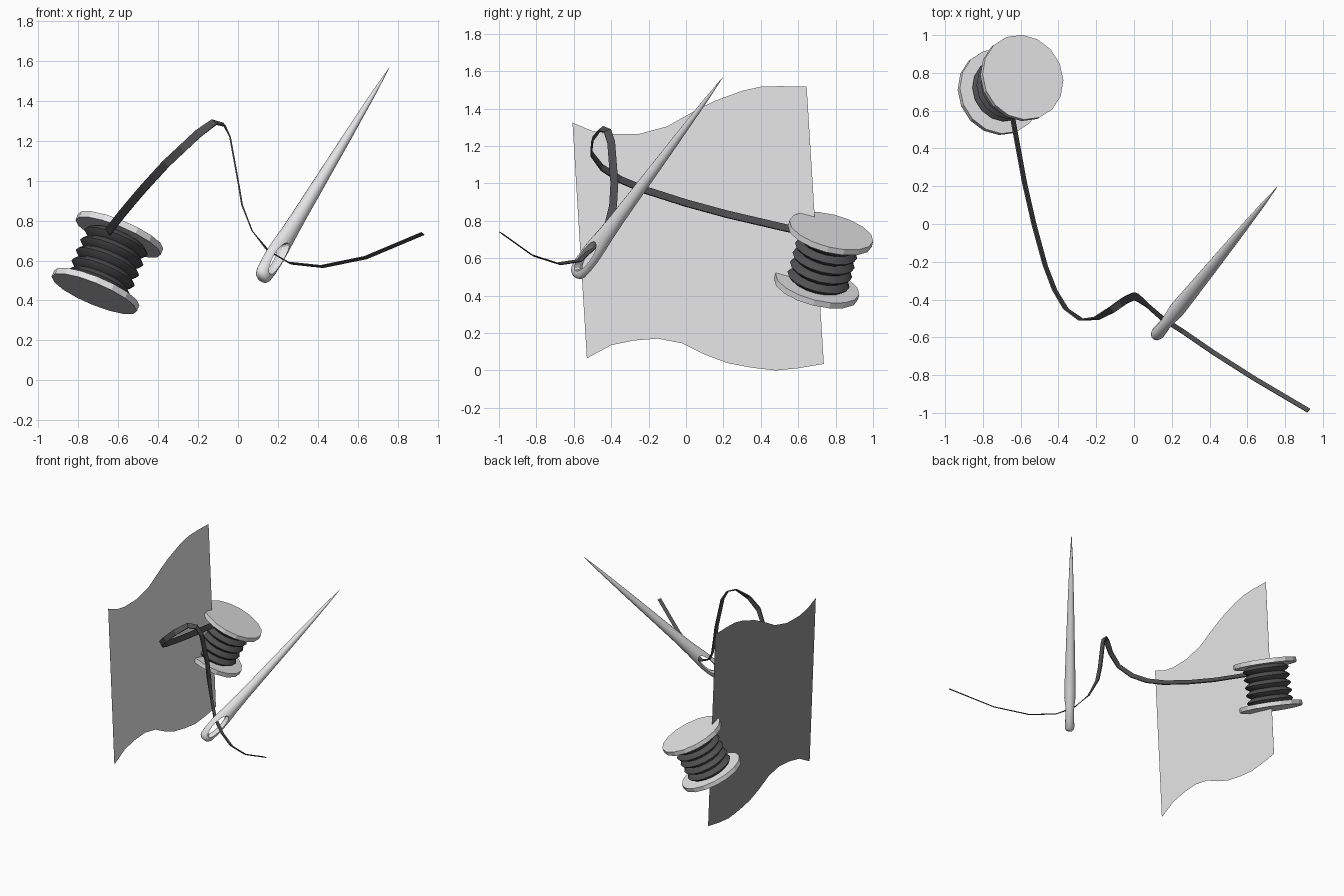
import bpy, bmesh, math
from mathutils import Vector as V

if "Cube" in bpy.data.objects:
    bpy.data.objects.remove(bpy.data.objects["Cube"])


def material(name, v):
    m = bpy.data.materials.new(name)
    m.diffuse_color = (v, v, v, 1)
    m.use_nodes = True
    m.node_tree.nodes["Principled BSDF"].inputs["Base Color"].default_value = m.diffuse_color
    return m


PALE = material("pale_grey", 0.8)
MID = material("mid_grey", 0.29)
DARK = material("dark_grey", 0.08)


def loft(name, rings, mat, smooth=None):
    """Skin a list of equal-length point rings and cap both ends."""
    bm = bmesh.new()
    loops = [[bm.verts.new(p) for p in ring] for ring in rings]
    n = len(loops[0])
    for a, b in zip(loops, loops[1:]):
        for i in range(n):
            j = (i + 1) % n
            bm.faces.new((a[i], a[j], b[j], b[i]))
    bm.faces.new(loops[0][::-1])
    bm.faces.new(loops[-1])
    bmesh.ops.recalc_face_normals(bm, faces=bm.faces)
    me = bpy.data.meshes.new(name)
    bm.to_mesh(me)
    bm.free()
    me.materials.append(mat)
    ob = bpy.data.objects.new(name, me)
    bpy.context.collection.objects.link(ob)
    if smooth:
        bpy.ops.object.select_all(action='DESELECT')
        ob.select_set(True)
        bpy.context.view_layer.objects.active = ob
        bpy.ops.object.shade_smooth_by_angle(angle=math.radians(smooth))
    return ob


def ellipse(c, u, v, a, b, n=16):
    return [c + u * a * math.cos(k * math.tau / n) + v * b * math.sin(k * math.tau / n)
            for k in range(n)]


# Spool: two flanges and a ridged winding around a tilted axis
base = V((-0.72, 0.695, 0.433))
axis = V((0.38, 0.235, 0.90)).normalized()
su = axis.orthogonal().normalized()
sv = axis.cross(su)


def lathe(name, profile, mat, smooth=None):
    rings = [ellipse(base + axis * h, su, sv, r, r) for h, r in profile]
    return loft(name, rings, mat, smooth)


lathe("spool_bottom_flange", [(0, 0.231), (0.033, 0.231)], PALE)
lathe("spool_top_flange", [(0.317, 0.231), (0.35, 0.231)], PALE)
pitch = (0.319 - 0.031) / 5
winding = [(0.031 + pitch * (i + f), r) for i in range(5)
           for f, r in ((0, 0.134), (0.25, 0.158), (0.5, 0.171), (0.75, 0.158))]
lathe("spool_winding", winding + [(0.319, 0.134)], DARK, 40)

# Needle: tapered body, flattened around the eye (distance, half width, half depth)
end, tip = V((0.115, -0.592, 0.508)), V((0.757, 0.195, 1.565))
d = (tip - end).normalized()
h = V((d.y, -d.x, 0)).normalized()          # direction through the eye
w = d.cross(h)
length = (tip - end).length
profile = [(0, 0.024, 0.020), (0.010, 0.040, 0.030), (0.03, 0.050, 0.035),
           (0.08, 0.056, 0.038), (0.15, 0.058, 0.040), (0.22, 0.054, 0.041),
           (0.30, 0.046, 0.041), (0.42, 0.039, 0.038), (0.65, 0.032, 0.032),
           (1.0, 0.022, 0.022), (1.3, 0.011, 0.011), (length, 0.001, 0.001)]
needle = loft("needle", [ellipse(end + d * t, w, h, a, b) for t, a, b in profile], PALE, 50)

# Eye cutter, flared towards both faces
eye = end + d * 0.14
cutter = loft("eye_cutter", [ellipse(eye + h * s, d, w, a, b, 20) for s, a, b in
                             ((-0.06, 0.112, 0.043), (0, 0.092, 0.028), (0.06, 0.112, 0.043))],
              PALE)
cutter.hide_render = True
cutter.hide_set(True)
cut = needle.modifiers.new("eye", 'BOOLEAN')
cut.operation = 'DIFFERENCE'
cut.object = cutter

# Thread: flat ribbon from the spool through the eye (position, width direction)
UP, SIDE, FLAT = (-0.45, 0, 0.87), (0, 1, 0), (0.58, 0.70, -0.40)
path = [((-0.65, 0.61, 0.745), UP), ((-0.635, 0.52, 0.765), UP), ((-0.58, 0.22, 0.835), UP),
        ((-0.53, 0, 0.895), UP), ((-0.47, -0.22, 0.965), UP), ((-0.42, -0.35, 1.02), UP),
        ((-0.36, -0.45, 1.085), (-0.45, 0, 0.8)), ((-0.28, -0.507, 1.16), (-0.6, 0, 0.7)),
        ((-0.20, -0.50, 1.235), (-0.6, 0.2, 0.7)), ((-0.12, -0.455, 1.293), (-0.4, 0.6, 0.5)),
        ((-0.07, -0.42, 1.28), (-0.25, 0.85, 0.3)), ((-0.04, -0.40, 1.22), SIDE),
        ((0, -0.383, 1.0), SIDE), ((0.02, -0.39, 0.88), SIDE), ((0.07, -0.43, 0.75), SIDE),
        ((0.15, -0.50, 0.65), (0.4, 0.9, -0.1)), ((0.26, -0.57, 0.587), FLAT),
        ((0.42, -0.68, 0.57), FLAT), ((0.64, -0.82, 0.615), FLAT), ((0.925, -0.988, 0.735), FLAT)]
pts = [V(p) for p, _ in path]
rings = []
for i, (p, u) in enumerate(path):
    t = (pts[min(i + 1, len(pts) - 1)] - pts[max(i - 1, 0)]).normalized()
    u = V(u) - t * t.dot(V(u))
    u.normalize()
    n = t.cross(u) * (0.004 if i < 14 else 0.0025)
    u *= 0.021 if i < 14 else 0.013
    c = pts[i]
    rings.append([c + u + n, c - u + n, c - u - n, c + u - n])
loft("thread", rings, DARK)

# Cloth: flat sheet with wavy top and bottom edges (y, z), pale front and darker back
top = [(-0.607, 1.325), (-0.5, 1.28), (-0.4, 1.263), (-0.25, 1.265), (-0.1, 1.305), (0.05, 1.39),
       (0.15, 1.44), (0.3, 1.495), (0.4, 1.517), (0.5, 1.52), (0.645, 1.517)]
bottom = [(-0.53, 0.065), (-0.4, 0.135), (-0.28, 0.16), (-0.15, 0.17), (-0.02, 0.145), (0.1, 0.085),
          (0.22, 0.04), (0.35, 0.015), (0.48, 0), (0.6, 0.012), (0.737, 0.035)]
k = len(top)
quads = [(k + i, k + i + 1, i + 1, i) for i in range(k - 1)]
for name, x, faces, mat in (("cloth_front", -0.709, quads, PALE),
                            ("cloth_back", -0.711, [q[::-1] for q in quads], MID)):
    me = bpy.data.meshes.new(name)
    me.from_pydata([(x, y, z) for y, z in top + bottom], [], faces)
    me.materials.append(mat)
    bpy.context.collection.objects.link(bpy.data.objects.new(name, me))
